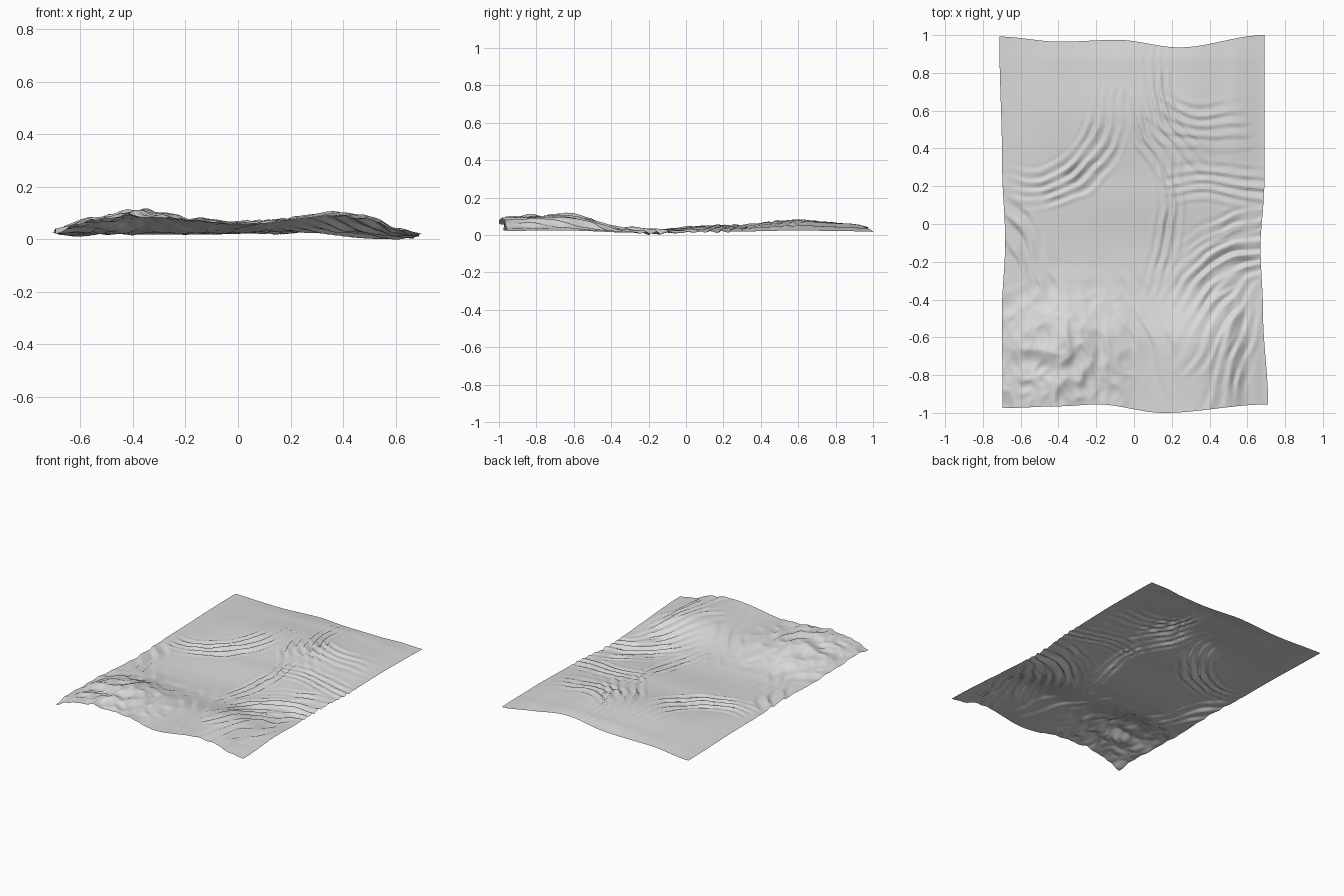
import bpy, bmesh, math
from mathutils import Vector, noise

cube = bpy.data.objects.get("Cube")
if cube:
    bpy.data.objects.remove(cube, do_unlink=True)

COLS, ROWS = 130, 186


def curve(keys):
    """Smoothly blended value through (position, value) keys."""
    def value(p):
        if p <= keys[0][0]:
            return keys[0][1]
        for (a, va), (b, vb) in zip(keys, keys[1:]):
            if p <= b:
                t = (p - a) / (b - a)
                return va + (vb - va) * t * t * (3 - 2 * t)
        return keys[-1][1]
    return value


def bump(d, width):
    """Soft window that is 1 at the centre and 0 beyond the width."""
    return math.cos(d / width * math.pi / 2) ** 2 if abs(d) < width else 0.0


def bundle(start, bend, end, width, spacing, height):
    """A group of parallel folds that follow a curved path."""
    a, m, b = Vector(start), Vector(bend), Vector(end)
    n = 10
    path = [a * (1 - t) ** 2 + m * 2 * t * (1 - t) + b * t * t
            for t in (i / n for i in range(n + 1))]
    lo = [min(p[k] for p in path) - width for k in (0, 1)]
    hi = [max(p[k] for p in path) + width for k in (0, 1)]

    def lift(x, y):
        if not (lo[0] < x < hi[0] and lo[1] < y < hi[1]):
            return 0.0
        best, side, along = 9.0, 1, 0.0
        for i in range(n):
            p, q = path[i], path[i + 1]
            dx, dy = q.x - p.x, q.y - p.y
            rx, ry = x - p.x, y - p.y
            t = max(0, min(1, (rx * dx + ry * dy) / (dx * dx + dy * dy)))
            d = math.hypot(rx - t * dx, ry - t * dy)
            if d < best:
                best, along = d, (i + t) / n
                side = 1 if dx * ry - dy * rx > 0 else -1
        window = bump(best, width) ** 0.6 * math.sin(math.pi * along) ** 0.8
        if window < 0.001:
            return 0.0
        wobble = noise.noise(Vector((x * 6, y * 6, width * 9)))
        phase = side * best / spacing * math.tau + wobble * 3
        strength = 0.8 + 0.9 * noise.noise(Vector((x * 9, y * 9, 4)))
        return height * window * strength * math.sin(phase + 0.6 * math.sin(phase))
    return lift


# Outline of the sheet
left = curve([(-1, -.695), (-.5, -.7), (-.1, -.682), (.3, -.698), (1, -.713)])
right = curve([(-1, .71), (-.5, .683), (-.15, .67), (.2, .69), (1, .692)])
front = curve([(-.7, -.975), (-.4, -.965), (-.2, -.955), (.15, -1), (.7, -.955)])
back = curve([(-.7, .992), (-.38, .965), (-.08, .975), (.25, .935), (.7, 1)])

# Broad swells across the front, the middle and the back
front_z = curve([(-.7, .045), (-.55, .085), (-.37, .118), (-.18, .088), (.02, .072),
                 (.38, .112), (.48, .1), (.62, .048), (.7, .034)])
middle_z = curve([(-.7, .032), (-.2, .028), (.3, .038), (.66, .022)])
back_z = curve([(-.7, .036), (-.4, .058), (0, .078), (.25, .084), (.5, .062), (.7, .034)])
front_weight = curve([(-1, .85), (-.65, 1), (-.3, .08), (-.2, 0)])
back_weight = curve([(-.15, 0), (.2, .45), (.6, 1), (.85, .75), (1, .45)])

# Fold groups: start, bend, end, width, spacing, height
folds = [bundle(*f) for f in (
    ((-.12, .74), (-.13, .12), (-.68, .2), .15, .055, .013),
    ((.13, .95), (.06, .5), (.42, .3), .12, .05, .012),
    ((-.04, .72), (.02, .42), (.26, .18), .09, .05, .008),
    ((.08, .62), (.28, .44), (.64, .54), .18, .065, .007),
    ((.15, .2), (.45, .26), (.85, .14), .14, .055, .008),
    ((.17, .38), (.25, .05), (.08, -.42), .11, .05, .01),
    ((.9, .04), (.55, .06), (.26, -.14), .11, .055, .007),
    ((.9, -.12), (.42, -.08), (.22, -.48), .17, .066, .014),
    ((.62, -.25), (.42, -.45), (.26, -.82), .16, .07, .01),
    ((.6, -.38), (.54, -.7), (.42, -1.05), .14, .065, .009),
    ((-.8, .2), (-.55, -.05), (-.44, -.5), .18, .08, .009),
    ((-.1, -.25), (.1, -.5), (.16, -.95), .18, .1, .006),
)]


def crumple(x, y):
    """Irregular creases in the front corner."""
    window = bump(x + .42, .46) * bump(max(0, -.75 - y) + max(0, y + .75), .48)
    if window < .001:
        return 0.0
    twist = noise.noise(Vector((x * 4, y * 4, 7)))
    ridge = abs(noise.noise(Vector((x * 8 + twist, y * 6, 1))))
    fine = abs(noise.noise(Vector((x * 14, y * 11 + twist, 3))))
    return math.sqrt(window) * (.036 * (.3 - ridge) + .022 * (.25 - fine))


def height(x, y):
    mid = middle_z(x)
    z = mid + (front_z(x) - mid) * front_weight(y) + (back_z(x) - mid) * back_weight(y)
    return z + sum(f(x, y) for f in folds) + crumple(x, y)


# Rumpled cloth sheet
bm = bmesh.new()
grid = []
for j in range(ROWS + 1):
    v = j / ROWS
    row = []
    for i in range(COLS + 1):
        u = i / COLS
        flat_x, flat_y = 1.4 * u - .7, 2 * v - 1
        x = left(flat_y) * (1 - u) + right(flat_y) * u
        y = front(flat_x) * (1 - v) + back(flat_x) * v
        row.append(bm.verts.new((x, y, height(x, y))))
    grid.append(row)
for lower, upper in zip(grid, grid[1:]):
    for i in range(COLS):
        bm.faces.new((lower[i], lower[i + 1], upper[i + 1], upper[i])).smooth = True

# Rest the lowest crease on the ground
floor = min(vert.co.z for vert in bm.verts)
for vert in bm.verts:
    vert.co.z -= floor

mesh = bpy.data.meshes.new("cloth_sheet")
bm.to_mesh(mesh)
bm.free()
sheet = bpy.data.objects.new("cloth_sheet", mesh)
bpy.context.collection.objects.link(sheet)

# Pale grey fabric
fabric = bpy.data.materials.new("pale_grey_fabric")
fabric.use_nodes = True
colour = (.7, .7, .7, 1)
fabric.diffuse_color = colour
fabric.node_tree.nodes["Principled BSDF"].inputs["Base Color"].default_value = colour
mesh.materials.append(fabric)
